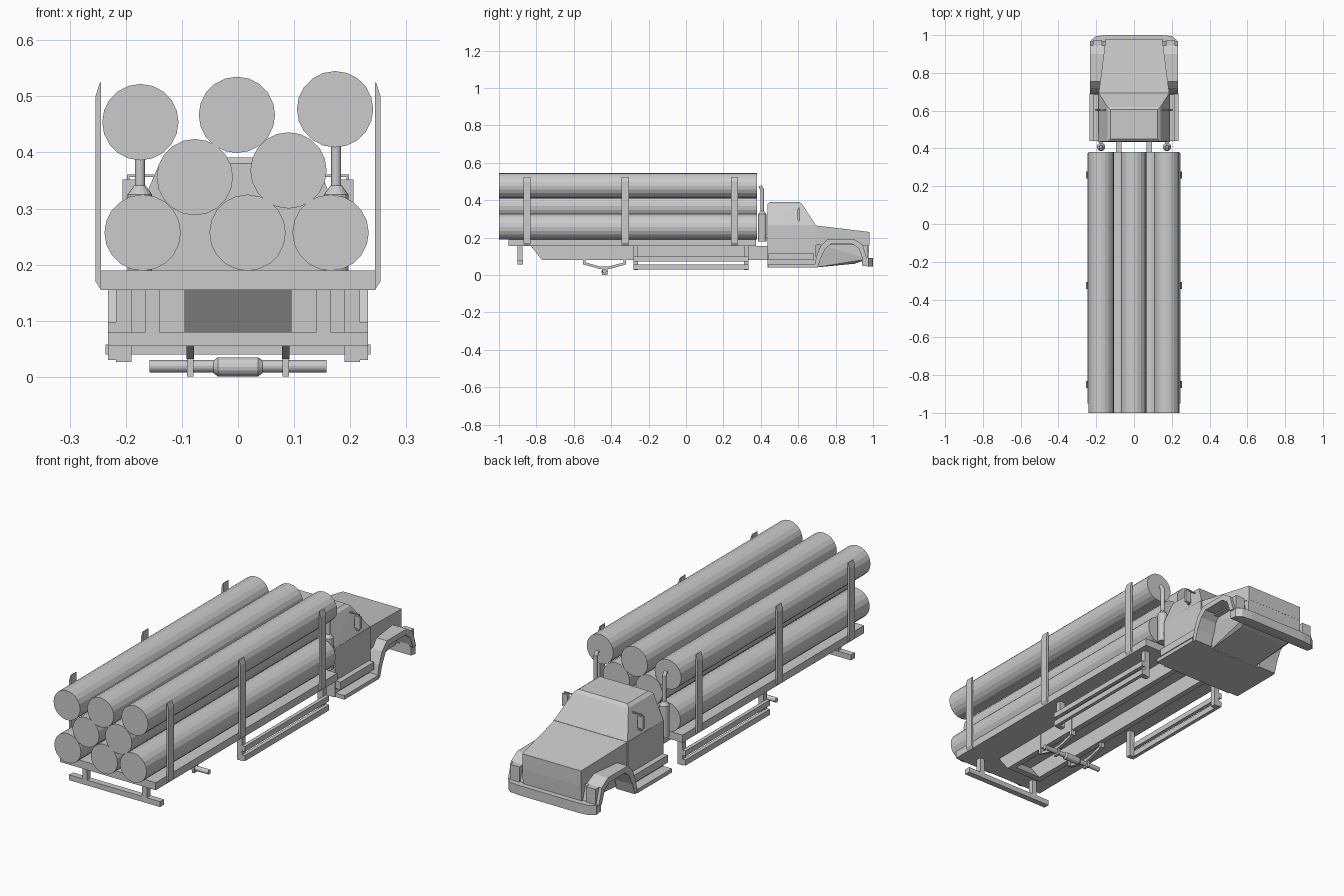
import bpy, bmesh, math
from mathutils import Vector, Matrix

if "Cube" in bpy.data.objects:
    bpy.data.objects.remove(bpy.data.objects["Cube"])

grey = bpy.data.materials.new("plain_grey")
grey.use_nodes = True
COLOUR = (0.6, 0.6, 0.6, 1)
grey.diffuse_color = COLOUR
grey.node_tree.nodes["Principled BSDF"].inputs["Base Color"].default_value = COLOUR


def finish(name, bm):
    bmesh.ops.recalc_face_normals(bm, faces=bm.faces[:])
    mesh = bpy.data.meshes.new(name)
    bm.to_mesh(mesh)
    bm.free()
    mesh.materials.append(grey)
    obj = bpy.data.objects.new(name, mesh)
    bpy.context.collection.objects.link(obj)
    return obj


def box(name, x, y, z):
    """Box from (low, high) pairs on each axis."""
    bm = bmesh.new()
    bmesh.ops.create_cube(bm, size=1)
    for v in bm.verts:
        v.co = [r[0] if c < 0 else r[1] for c, r in zip(v.co, (x, y, z))]
    return finish(name, bm)


def prism(name, outline, x0, x1):
    """Outline in (y, z) extruded along x."""
    bm = bmesh.new()
    face = bm.faces.new([bm.verts.new((x0, y, z)) for y, z in outline])
    side = bmesh.ops.extrude_face_region(bm, geom=[face])["geom"]
    bmesh.ops.translate(bm, vec=(x1 - x0, 0, 0),
                        verts=[g for g in side if isinstance(g, bmesh.types.BMVert)])
    return finish(name, bm)


def hull(name, points):
    """Convex shell around points mirrored in x."""
    bm = bmesh.new()
    for x, y, z in points:
        bm.verts.new((x, y, z))
        bm.verts.new((-x, y, z))
    bmesh.ops.convex_hull(bm, input=bm.verts[:])
    bmesh.ops.dissolve_limit(bm, angle_limit=0.01, verts=bm.verts[:], edges=bm.edges[:])
    return finish(name, bm)


def rod(name, a, b, r, r2=None, sides=20):
    """Cylinder or cone between two points."""
    a, b = Vector(a), Vector(b)
    bm = bmesh.new()
    turn = (b - a).to_track_quat("Z", "Y").to_matrix().to_4x4()
    bmesh.ops.create_cone(bm, cap_ends=True, segments=sides, radius1=r,
                          radius2=r if r2 is None else r2, depth=(b - a).length,
                          matrix=Matrix.Translation((a + b) / 2) @ turn)
    return finish(name, bm)


def pair(x0, x1, s):
    return tuple(sorted((x0 * s, x1 * s)))


# Stacked logs
logs = [(-.17, .257), (.017, .257), (.165, .257), (-.077, .356), (.09, .368),
        (-.174, .454), (-.002, .467), (.173, .477)]
for x, z in logs:
    rod("log", (x, -1, z), (x, .38, z), .068)

# Flat bed, chassis and rear bumper bar
box("bed", (-.245, .245), (-.95, .375), (.155, .19))
prism("chassis_tail", [(-.83, .155), (-.77, .08), (-.74, .08), (-.8, .155)], -.094, .092)
box("rear_bar", (-.232, .232), (-.9, -.872), (.055, .08))

# Exhaust-like cross tube under the bed
rod("cross_tube", (-.158, -.435, .019), (.158, -.435, .019), .011, sides=16)
rod("cross_tube_centre", (-.036, -.435, .018), (.036, -.435, .018), .017, sides=16)
for s in (-1, 1):
    rod("tube_collar", (s * .036, -.435, .018), (s * .044, -.435, .018), .017, .011, 16)

for s in (-1, 1):
    # Chassis rails and rear bar posts
    prism("chassis_rail", [(-.83, .156), (-.77, .08), (.45, .08), (.45, .156)],
          s * .067, s * .094)
    box("rear_post", pair(.14, .165, s), (-.9, -.875), (.07, .16))

    # Stakes with chiselled ends
    for y in (-.85, -.325, .26):
        stake = hull("stake", [])
        bm = bmesh.new()
        shape = [(.244, .155), (.254, .17), (.254, .5), (.246, .525), (.244, .525)]
        ends = [[bm.verts.new((s * x, y + d, z)) for x, z in shape] for d in (-.019, .019)]
        for ring in ends:
            bm.faces.new(ring)
        for i in range(len(shape)):
            j = (i + 1) % len(shape)
            bm.faces.new((ends[0][i], ends[0][j], ends[1][j], ends[1][i]))
        bpy.data.objects.remove(stake)
        finish("stake", bm)

    # Side guards
    for y in (-.28, .31):
        box("guard_post", pair(.19, .217, s), (y, y + .024), (.027, .157))
    for z in ((.03, .056), (.073, .098)):
        box("guard_bar", pair(.215, .232, s), (-.28, .334), z)

    # Spring and hangers
    spring = [(-.55, .07), (-.55, .056), (-.46, .032), (-.41, .032), (-.32, .056),
              (-.32, .07), (-.41, .046), (-.46, .046)]
    prism("spring", spring, s * .078, s * .092)
    box("spring_clamp", pair(.079, .091, s), (-.45, -.42), (.001, .045))
    for y in (-.55, -.334):
        box("spring_hanger", pair(.075, .096, s), (y, y + .014), (.056, .156))

    # Exhaust stacks
    x, y = s * .175, .408
    rod("stack_muffler", (x, y, .18), (x, y, .325), .022, sides=16)
    rod("stack_shoulder", (x, y, .325), (x, y, .341), .022, .01, 16)
    rod("stack_pipe", (x, y, .34), (x, y, .46), .009, sides=12)
    rod("stack_tip", (x, y, .455), (x, y - .012, .476), .009, sides=12)
    box("stack_bracket", pair(.165, .185, s), (.42, .44), (.2, .22))

    # Mirrors on thin arms
    box("mirror", pair(.178, .206, s), (.597, .609), (.295, .352))
    box("mirror_top_arm", pair(.135, .198, s), (.601, .606), (.356, .361))
    box("mirror_stem", pair(.193, .198, s), (.601, .606), (.285, .361))
    box("mirror_low_arm", pair(.16, .198, s), (.601, .606), (.285, .29))

    # Wheel arch flare
    outer = [(.685, .04), (.697, .1), (.72, .155), (.755, .19), (.9, .19),
             (.945, .16), (.968, .085)]
    inner = [(.945, .085), (.925, .14), (.89, .165), (.775, .165), (.745, .14),
             (.72, .09), (.705, .04)]
    prism("fender", outer + inner, s * .14, s * .232)

    # Headlamps and running boards
    box("headlamp", pair(.17, .218, s), (.94, .972), (.085, .16))
    box("running_board", pair(.18, .236, s), (.44, .69), (.04, .058))
    box("upper_step", pair(.18, .215, s), (.44, .685), (.08, .115))

# Cab, greenhouse and bonnet
box("cab_body", (-.19, .19), (.435, .695), (.04, .266))
hull("cab_top", [(.19, .435, .265), (.188, .695, .265), (.14, .437, .38), (.14, .62, .38),
                 (.125, .45, .391), (.125, .605, .391)])
hull("bonnet", [(.187, .69, .265), (.187, .69, .16), (.15, .98, .23), (.15, .98, .16)])
hull("engine_body", [(.125, .69, .04), (.125, .9, .06), (.15, .975, .085),
                     (.15, .69, .17), (.15, .98, .17)])

# Front bumper with angled corners
hull("front_bumper", [(.15, 1, z) for z in (.045, .09)] + [(.2, .995, z) for z in (.045, .09)]
     + [(.225, .975, z) for z in (.045, .09)] + [(.225, .94, z) for z in (.05, .09)])
